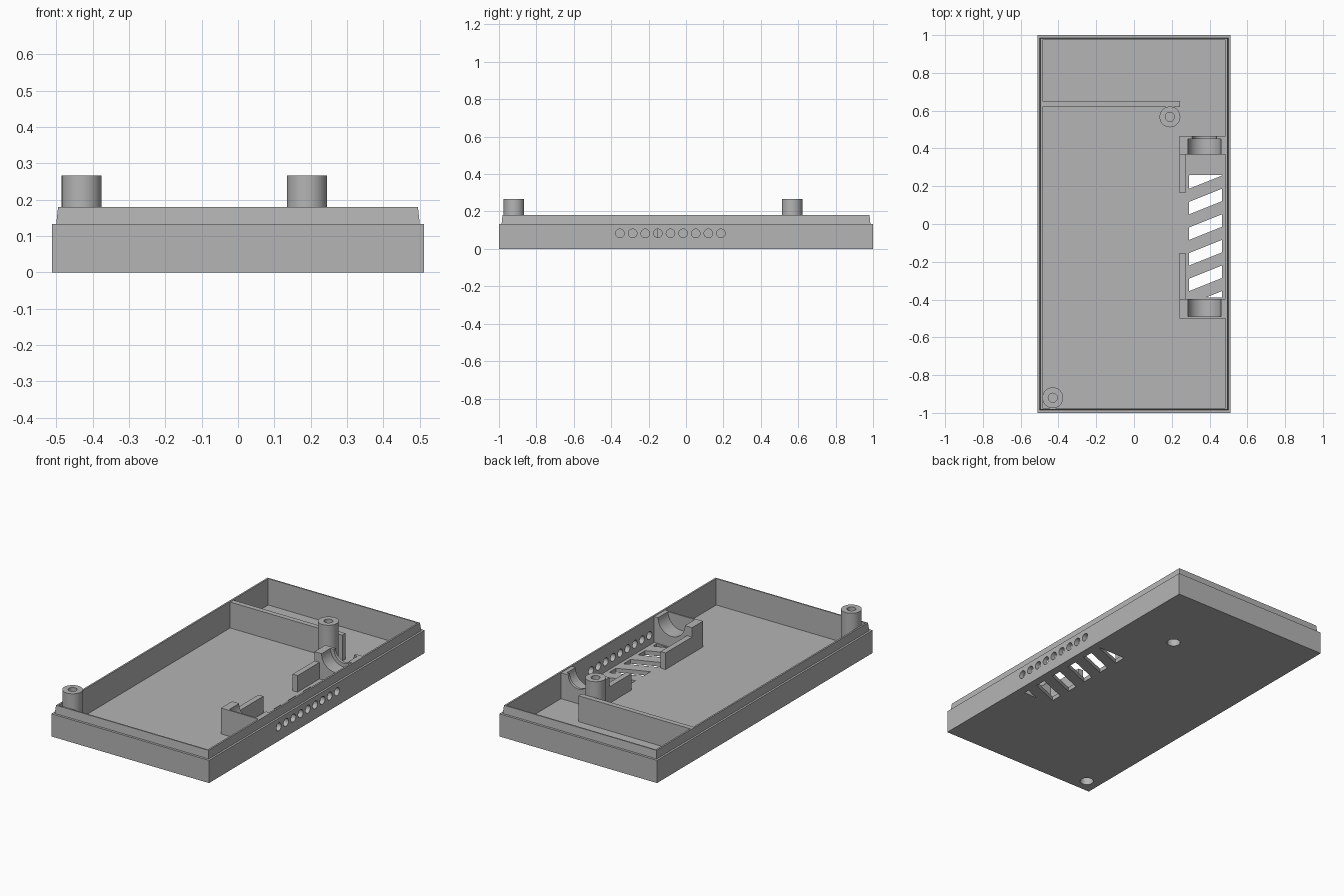
import bpy, bmesh, math
from mathutils import Matrix, Vector

cube = bpy.data.objects.get("Cube")
if cube:
    bpy.data.objects.remove(cube, do_unlink=True)

grey = bpy.data.materials.new("matte_grey")
grey.use_nodes = True
grey.diffuse_color = (0.46, 0.46, 0.46, 1)
grey.node_tree.nodes["Principled BSDF"].inputs["Base Color"].default_value = grey.diffuse_color

FLOOR, SHOULDER, RIM, INNER_X, INNER_Y = 0.025, 0.133, 0.18, 0.485, 0.973
TOP = 0.177


def make(name, bm):
    bmesh.ops.recalc_face_normals(bm, faces=bm.faces)
    mesh = bpy.data.meshes.new(name)
    bm.to_mesh(mesh)
    bm.free()
    mesh.materials.append(grey)
    ob = bpy.data.objects.new(name, mesh)
    bpy.context.scene.collection.objects.link(ob)
    return ob


def box(name, x, y, z):
    bm = bmesh.new()
    bmesh.ops.create_cube(bm, size=1)
    for v in bm.verts:
        v.co = Vector([r[0] if c < 0 else r[1] for c, r in zip(v.co, (x, y, z))])
    return make(name, bm)


def rod(name, radius, start, end, sides=32):
    start, end = Vector(start), Vector(end)
    axis = end - start
    turn = axis.to_track_quat('Z', 'Y').to_matrix().to_4x4()
    bm = bmesh.new()
    bmesh.ops.create_cone(bm, cap_ends=True, segments=sides, radius1=radius, radius2=radius,
                          depth=axis.length, matrix=Matrix.Translation((start + end) / 2) @ turn)
    return make(name, bm)


def prism(name, outline, z0, z1):
    bm = bmesh.new()
    face = bm.faces.new([bm.verts.new((x, y, z0)) for x, y in outline])
    top = bmesh.ops.extrude_face_region(bm, geom=[face])["geom"]
    bmesh.ops.translate(bm, vec=(0, 0, z1 - z0), verts=[g for g in top if isinstance(g, bmesh.types.BMVert)])
    return make(name, bm)


def cut(target, cutter):
    cutter.hide_render = True
    mod = target.modifiers.new("cut", 'BOOLEAN')
    mod.operation, mod.solver, mod.object = 'DIFFERENCE', 'EXACT', cutter
    bpy.context.view_layer.update()
    deps = bpy.context.evaluated_depsgraph_get()
    mesh = bpy.data.meshes.new_from_object(target.evaluated_get(deps))
    target.modifiers.clear()
    target.data = mesh
    bpy.data.objects.remove(cutter, do_unlink=True)


# Tray: rectangular rings from the underside, over the stepped lip, down to the floor
rings = [(0.512, 1, 0), (0.512, 1, SHOULDER), (0.5, 0.986, SHOULDER), (0.495, 0.981, RIM),
         (INNER_X, INNER_Y, RIM), (INNER_X, INNER_Y, FLOOR)]
bm = bmesh.new()
loops = [[bm.verts.new((sx * x, sy * y, z)) for sx, sy in ((-1, -1), (1, -1), (1, 1), (-1, 1))]
         for x, y, z in rings]
for a, b in zip(loops, loops[1:]):
    for i in range(4):
        j = (i + 1) % 4
        bm.faces.new((a[i], a[j], b[j], b[i]))
bm.faces.new(loops[0])
bm.faces.new(loops[-1])
tray = make("tray", bm)

# Row of round holes in the left wall
for i in range(9):
    y = -0.353 + i * 0.0675
    cut(tray, rod("hole_cutter", 0.023, (0.45, y, 0.083), (0.55, y, 0.083), 24))

# Slanted floor vents, clipped to the vent window
X0, X1, Y0, Y1 = 0.29, 0.465, -0.39, 0.26
rise, gap = 0.07, 0.066
for i in range(6):
    t = 0.252 - i * 0.1355
    if t + rise > Y1:
        outline = [(X0, t - gap), (X1, t - gap + rise), (X1, Y1), (X0 + 0.005, Y1), (X0, t)]
    elif t < Y0:
        outline = [(X0 + (Y0 - t) / rise * (X1 - X0), Y0), (X1, Y0), (X1, t + rise)]
    else:
        outline = [(X0, t - gap), (X1, t - gap + rise), (X1, t + rise), (X0, t)]
    cut(tray, prism("vent_cutter", outline, -0.02, 0.06))
# Sliver between the fifth slot and the window end
# Screw posts with a pilot hole above and a counterbore below
posts = []
for name, x, y in (("back_post", 0.19, 0.567), ("front_post", -0.43, -0.92)):
    post = rod(name, 0.055, (x, y, 0.015), (x, y, 0.267), 40)
    cut(post, rod("pilot_cutter", 0.024, (x, y, 0.13), (x, y, 0.3)))
    for ob in (post, tray):
        cut(ob, rod("counterbore_cutter", 0.037, (x, y, -0.02), (x, y, 0.11)))
    posts.append(post)

# Cross partition
box("partition", (-0.49, 0.243), (0.62, 0.65), (0.015, TOP))

# Cradle: two end blocks with round seats and low side rails
CX, SEAT = 0.373, 0.087
back_block = box("cradle_back_block", (0.24, 0.49), (0.367, 0.467), (0.015, TOP))
cut(back_block, rod("seat_cutter", SEAT, (CX, 0.3, TOP), (CX, 0.45, TOP), 48))
cut(back_block, rod("neck_cutter", 0.065, (CX, 0.42, TOP), (CX, 0.5, TOP), 48))
front_block = box("cradle_front_block", (0.24, 0.49), (-0.5, -0.398), (0.015, TOP))
cut(front_block, rod("seat_cutter", SEAT, (CX, -0.49, TOP), (CX, -0.3, TOP), 48))
box("cradle_back_rail", (0.24, 0.272), (0.164, 0.37), (0.015, 0.122))
box("cradle_front_rail", (0.24, 0.272), (-0.4, -0.153), (0.015, 0.122))

# Smooth the round surfaces, keep edges sharp
bpy.ops.object.select_all(action='DESELECT')
for ob in [tray, back_block, front_block] + posts:
    ob.select_set(True)
bpy.context.view_layer.objects.active = tray
bpy.ops.object.shade_smooth_by_angle(angle=math.radians(30))
